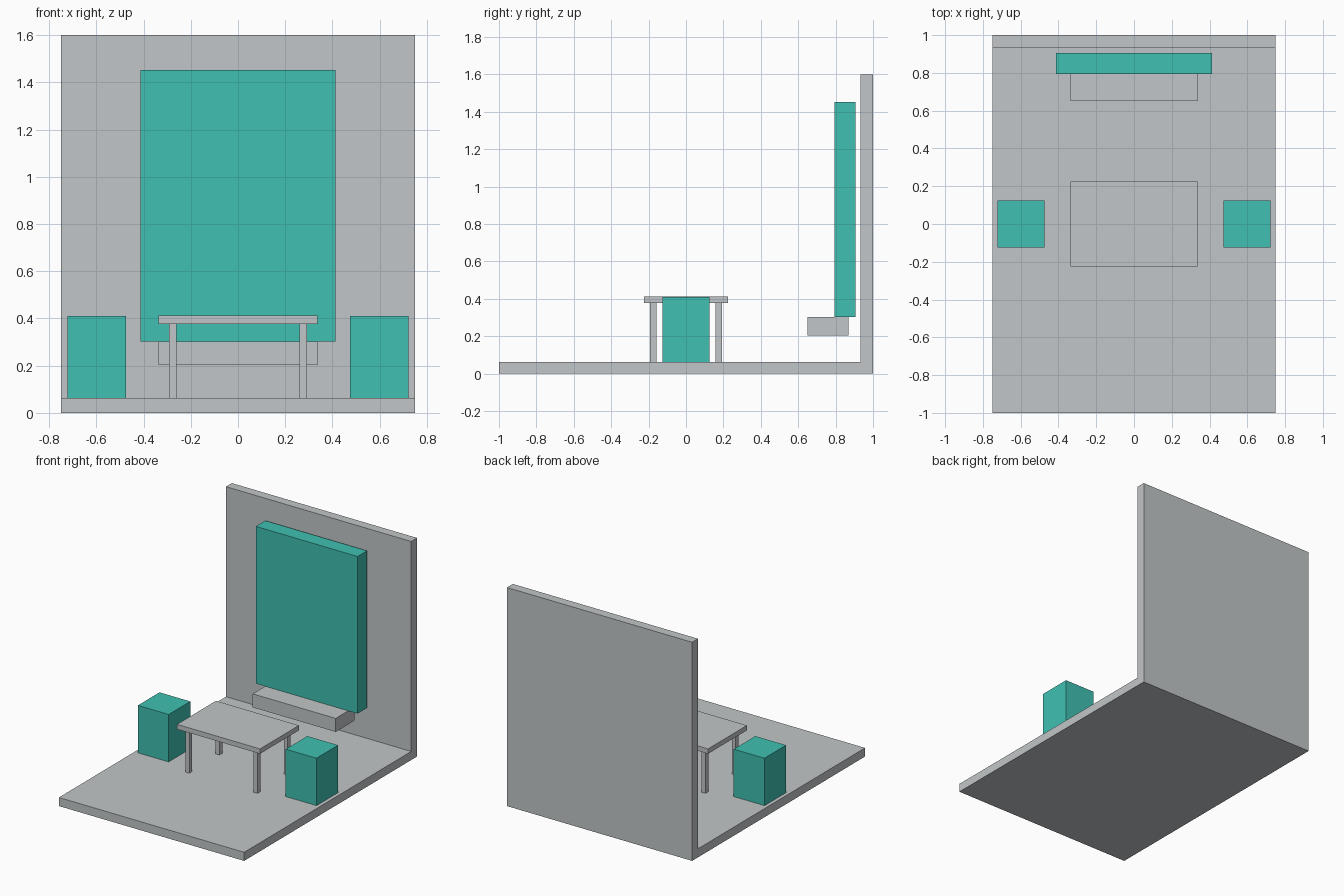
import bpy
import bmesh

if "Cube" in bpy.data.objects:
    bpy.data.objects.remove(bpy.data.objects["Cube"])


def material(name, rgb):
    m = bpy.data.materials.new(name)
    m.diffuse_color = (*rgb, 1.0)
    m.use_nodes = True
    m.node_tree.nodes["Principled BSDF"].inputs["Base Color"].default_value = m.diffuse_color
    return m


GREY = material("light grey", (0.54, 0.565, 0.58))
TEAL = material("teal", (0.05, 0.53, 0.445))


def add_object(name, bm, mat):
    bmesh.ops.recalc_face_normals(bm, faces=bm.faces)
    mesh = bpy.data.meshes.new(name)
    bm.to_mesh(mesh)
    bm.free()
    mesh.materials.append(mat)
    obj = bpy.data.objects.new(name, mesh)
    bpy.context.collection.objects.link(obj)
    return obj


def box(name, x, y, z, mat):
    """Box given its (min, max) range on each axis."""
    bm = bmesh.new()
    bmesh.ops.create_cube(bm, size=1.0)
    for v in bm.verts:
        v.co = [r[0] if c < 0 else r[1] for c, r in zip(v.co, (x, y, z))]
    return add_object(name, bm, mat)


# Floor and back wall: one L-shaped profile extruded across the width
FLOOR = 0.063
profile = [(-1, 0), (1, 0), (1, 1.6), (0.932, 1.6), (0.932, FLOOR), (-1, FLOOR)]
bm = bmesh.new()
face = bm.faces.new([bm.verts.new((-0.75, y, z)) for y, z in profile])
ext = bmesh.ops.extrude_face_region(bm, geom=[face])
bmesh.ops.translate(bm, vec=(1.5, 0, 0),
                    verts=[g for g in ext["geom"] if isinstance(g, bmesh.types.BMVert)])
add_object("floor_and_wall", bm, GREY)

# Hanging panel and the ledge under it
box("wall_panel", (-0.412, 0.412), (0.795, 0.905), (0.302, 1.452), TEAL)
box("wall_ledge", (-0.336, 0.336), (0.65, 0.87), (0.203, 0.302), GREY)

# Table
box("table_top", (-0.336, 0.336), (-0.225, 0.225), (0.377, 0.413), GREY)
for sx, side in ((-1, "left"), (1, "right")):
    for sy, end in ((-1, "front"), (1, "back")):
        box(f"table_leg_{end}_{side}", sorted((sx * 0.26, sx * 0.292)),
            sorted((sy * 0.158, sy * 0.192)), (FLOOR, 0.377), GREY)

    # Block stool on each side of the table
    box(f"stool_{side}", sorted((sx * 0.474, sx * 0.723)),
        (-0.125, 0.125), (FLOOR, 0.41), TEAL)
